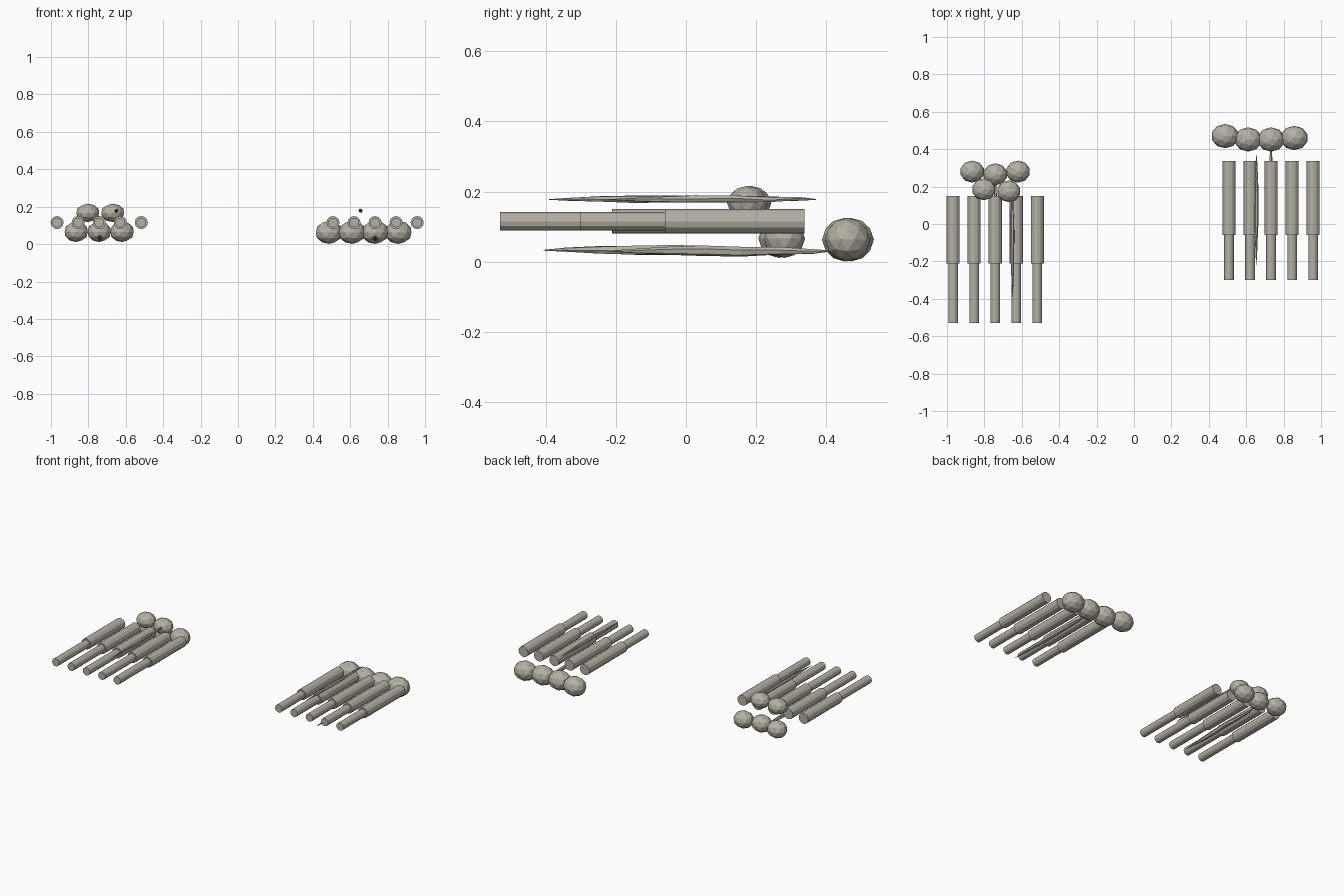
import bpy, bmesh, math, random
from mathutils import Matrix, Vector

if "Cube" in bpy.data.objects:
    bpy.data.objects.remove(bpy.data.objects["Cube"])

random.seed(4)
stone = bpy.data.materials.new("warm_grey")
stone.diffuse_color = (0.46, 0.435, 0.375, 1)
stone.use_nodes = True
stone.node_tree.nodes["Principled BSDF"].inputs["Base Color"].default_value = stone.diffuse_color


def finish(name, bm):
    bmesh.ops.recalc_face_normals(bm, faces=bm.faces)
    me = bpy.data.meshes.new(name)
    bm.to_mesh(me)
    bm.free()
    me.materials.append(stone)
    ob = bpy.data.objects.new(name, me)
    bpy.context.collection.objects.link(ob)
    return ob


def lathe_y(name, profile, x, z, sides, wobble=0.0):
    """Closed solid of rings (y, radius) around an axis along y."""
    bm = bmesh.new()
    rings = []
    for y, r in profile:
        dx, dz = (random.uniform(-wobble, wobble) for _ in range(2))
        twist = random.uniform(-0.4, 0.4) if wobble else 0
        rings.append([bm.verts.new((x + dx + r * math.cos(a), y, z + dz + r * math.sin(a)))
                      for a in (2 * math.pi * i / sides + twist for i in range(sides))])
    for a, b in zip(rings, rings[1:]):
        for i in range(sides):
            j = (i + 1) % sides
            bm.faces.new((a[i], a[j], b[j], b[i]))
    bm.faces.new(rings[0])
    bm.faces.new(rings[-1])
    return finish(name, bm)


def stone_ball(name, centre, radii):
    bm = bmesh.new()
    bmesh.ops.create_icosphere(bm, subdivisions=2, radius=1)
    bm.transform(Matrix.Translation(Vector(centre)) @ Matrix.Diagonal((*radii, 1)))
    return finish(name, bm)


def bar_row(name, x0, front, step, back):
    # five stepped rods: thin front, thick rear
    for i in range(5):
        lathe_y(f"{name}_{i + 1}",
                [(front, 0.026), (step, 0.026), (step, 0.035), (back, 0.035)],
                x0 + i * 0.1125, 0.115, 12)


def spike(name, x, z, y0, y1, r):
    # slender splinter, pointed at both ends
    shape = [(0, 0.08), (0.1, 0.4), (0.25, 0.75), (0.42, 1), (0.6, 0.95),
             (0.78, 0.75), (0.92, 0.5), (1, 0.12)]
    lathe_y(name, [(y0 + t * (y1 - y0), r * k) for t, k in shape], x, z, 6, 0.0015)


# rods
bar_row("left_rod", -0.967, -0.53, -0.21, 0.15)
bar_row("right_rod", 0.508, -0.30, -0.06, 0.337)

# splinters above and below each row of rods
spike("left_upper_splinter", -0.65, 0.178, -0.39, 0.20, 0.011)
spike("left_lower_splinter", -0.74, 0.034, -0.405, 0.22, 0.015)
spike("right_upper_splinter", 0.655, 0.178, -0.22, 0.37, 0.011)
spike("right_lower_splinter", 0.733, 0.030, -0.22, 0.41, 0.015)

# left pile of stones: three below, two on top
for i, (x, y) in enumerate([(-0.865, 0.28), (-0.742, 0.265), (-0.62, 0.28)]):
    stone_ball(f"left_base_stone_{i + 1}", (x, y, 0.066), (0.065, 0.059, 0.055))
for i, (x, y) in enumerate([(-0.803, 0.185), (-0.67, 0.175)]):
    stone_ball(f"left_top_stone_{i + 1}", (x, y, 0.167), (0.064, 0.058, 0.049))

# right row of four stones
for i, (x, y) in enumerate([(0.487, 0.470), (0.61, 0.452), (0.733, 0.452), (0.857, 0.460)]):
    stone_ball(f"right_stone_{i + 1}", (x, y, 0.063), (0.074, 0.065, 0.062))
